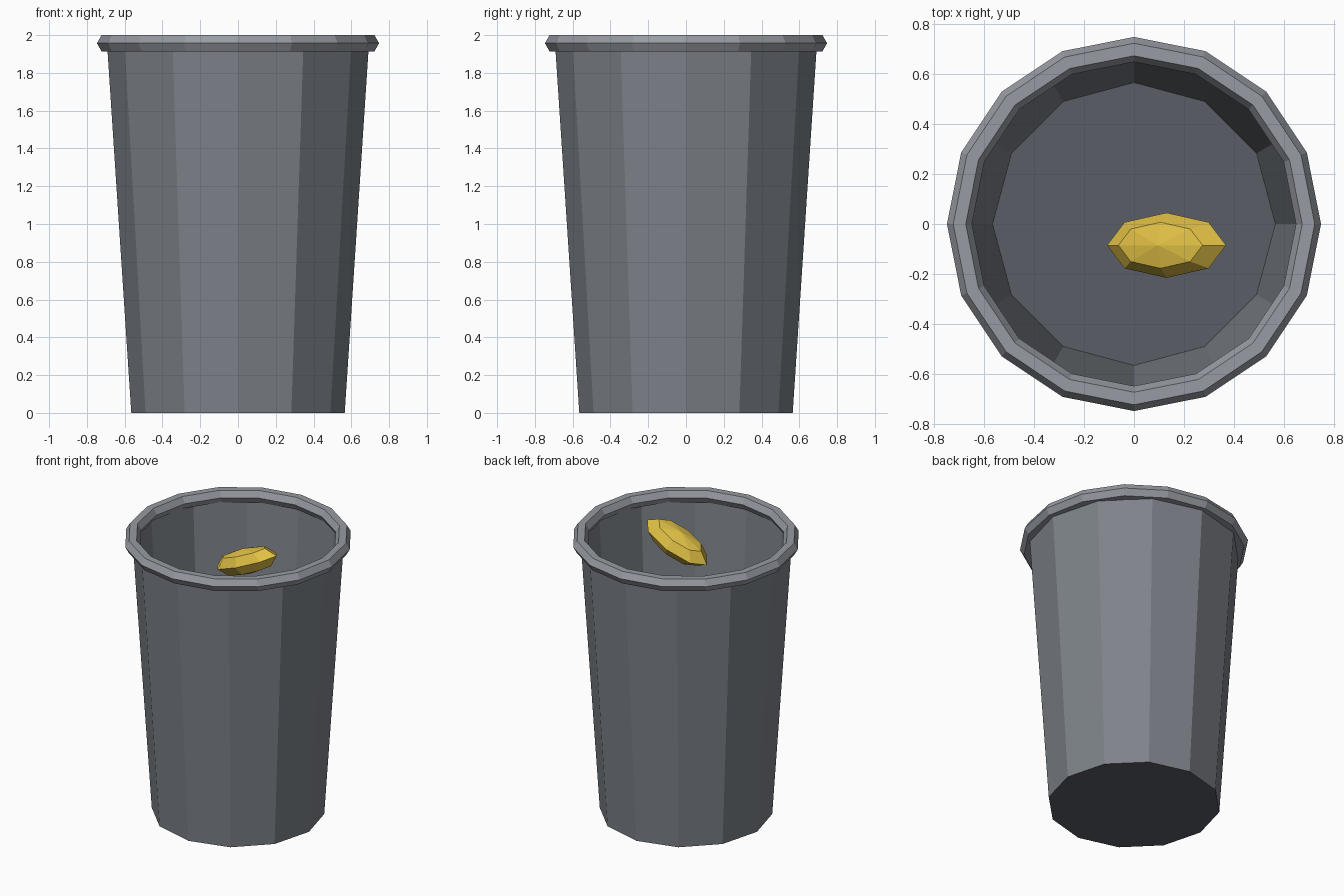
import bpy, bmesh
from mathutils import Matrix

if "Cube" in bpy.data.objects:
    bpy.data.objects.remove(bpy.data.objects["Cube"])


def colour(obj, name, rgb):
    mat = bpy.data.materials.new(name)
    mat.diffuse_color = (*rgb, 1)
    mat.use_nodes = True
    mat.node_tree.nodes["Principled BSDF"].inputs["Base Color"].default_value = mat.diffuse_color
    obj.data.materials.append(mat)


# Tapered twelve-sided bin body: thin wall, closed darker floor, open top
height = 1.95
bm = bmesh.new()
bmesh.ops.create_cone(bm, cap_ends=True, segments=12, radius1=0.565, radius2=0.693,
                      depth=height, matrix=Matrix.Translation((0, 0, height / 2)))
lid = [f for f in bm.faces if f.normal.z > 0.9]
bmesh.ops.delete(bm, geom=lid, context='FACES')
for f in bm.faces:
    f.material_index = 1 if f.normal.z < -0.9 else 0
mesh = bpy.data.meshes.new("bin_body")
bm.to_mesh(mesh)
bm.free()
body = bpy.data.objects.new("bin_body", mesh)
bpy.context.collection.objects.link(body)
colour(body, "wall_grey", (0.21, 0.228, 0.255))
colour(body, "floor_grey", (0.10, 0.112, 0.133))

# Faceted rim ring
bpy.ops.mesh.primitive_torus_add(major_segments=16, minor_segments=6, major_radius=0.697,
                                 minor_radius=0.05, location=(0, 0, 1.957))
rim = bpy.context.object
rim.name = "bin_rim"
colour(rim, "rim_grey", (0.31, 0.33, 0.365))

# Tilted yellow piece of rubbish lying near the top
bpy.ops.mesh.primitive_uv_sphere_add(segments=8, ring_count=4, radius=1,
                                     location=(0.13, -0.085, 1.867), rotation=(0, -0.4, 0))
scrap = bpy.context.object
scrap.name = "yellow_scrap"
scrap.scale = (0.258, 0.13, 0.088)
colour(scrap, "yellow", (0.75, 0.53, 0.06))
